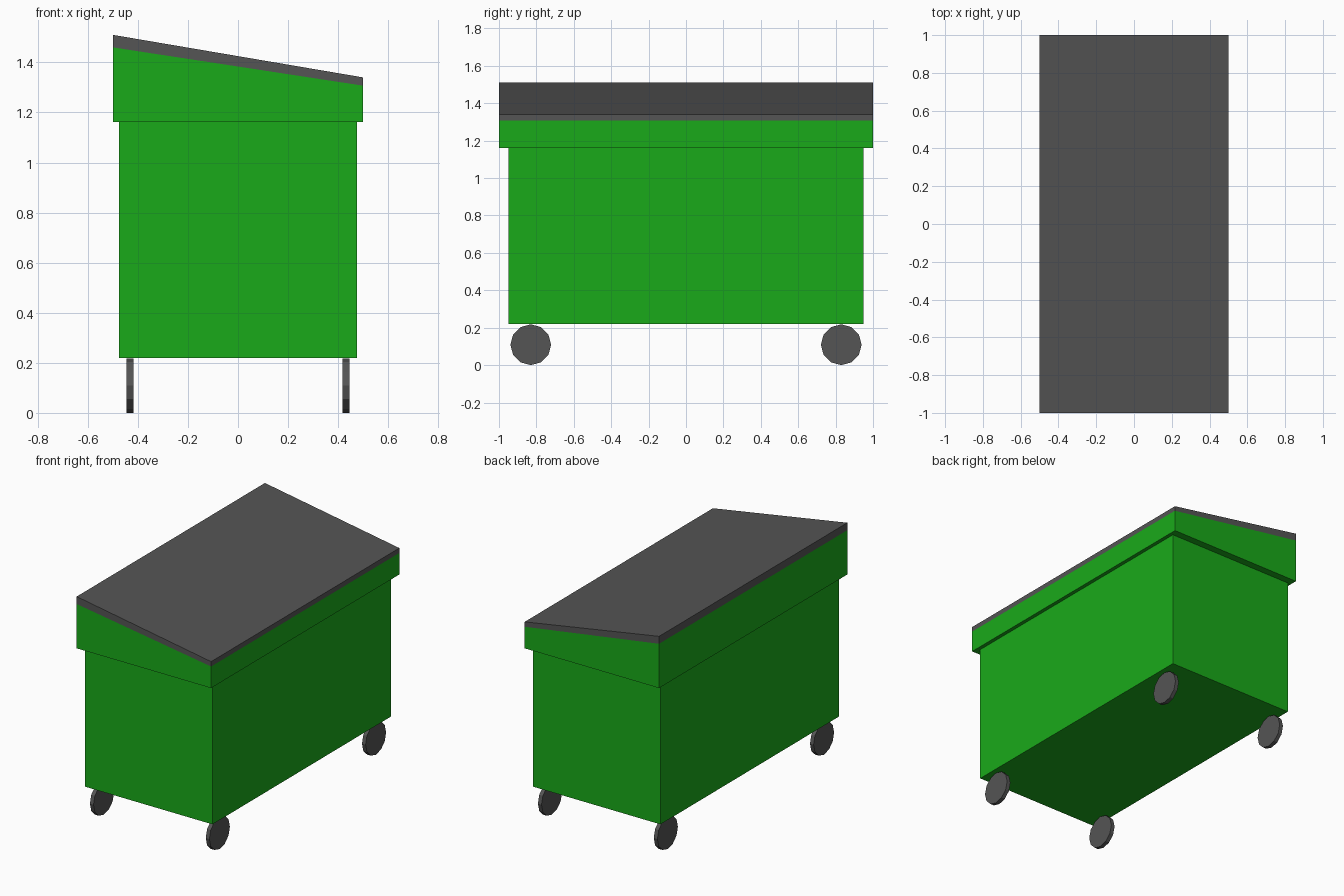
import bpy, bmesh
from math import radians
from mathutils import Matrix

if "Cube" in bpy.data.objects:
    bpy.data.objects.remove(bpy.data.objects["Cube"])


def material(name, color):
    m = bpy.data.materials.new(name)
    m.diffuse_color = color
    m.use_nodes = True
    m.node_tree.nodes["Principled BSDF"].inputs["Base Color"].default_value = m.diffuse_color
    return m


green = material("green_paint", (0.01, 0.4, 0.01, 1))
dark = material("dark_grey", (0.09, 0.09, 0.09, 1))


def add_object(name, bm, mat):
    bmesh.ops.recalc_face_normals(bm, faces=bm.faces)
    mesh = bpy.data.meshes.new(name)
    bm.to_mesh(mesh)
    bm.free()
    mesh.materials.append(mat)
    obj = bpy.data.objects.new(name, mesh)
    bpy.context.collection.objects.link(obj)
    return obj


def prism(name, profile, half_length, mat):
    """Extrude an x-z profile along y, centred on y = 0."""
    bm = bmesh.new()
    face = bm.faces.new([bm.verts.new((x, -half_length, z)) for x, z in profile])
    ext = bmesh.ops.extrude_face_region(bm, geom=[face], use_keep_orig=True)
    verts = [g for g in ext["geom"] if isinstance(g, bmesh.types.BMVert)]
    bmesh.ops.translate(bm, verts=verts, vec=(0, 2 * half_length, 0))
    return add_object(name, bm, mat)


# Container: main box, then the wider collar with a sloping top
prism("bin_body", [(-0.475, 0.22), (0.475, 0.22), (0.475, 1.162), (-0.475, 1.162)], 0.95, green)
prism("bin_collar", [(-0.5, 1.162), (0.5, 1.162), (0.5, 1.307), (-0.5, 1.46)], 1.0, green)

# Sloping lid
prism("lid", [(-0.5, 1.46), (0.5, 1.307), (0.5, 1.34), (-0.5, 1.51)], 1.0, dark)


# Four thin disc wheels, axles along x
def wheel(name, x, y, radius=0.109, width=0.027):
    bm = bmesh.new()
    bmesh.ops.create_cone(
        bm, cap_ends=True, segments=12, radius1=radius, radius2=radius, depth=width,
        matrix=Matrix.Rotation(radians(90), 4, "Y"))
    obj = add_object(name, bm, dark)
    obj.location = (x, y, radius)


for side, x in (("left", -0.431), ("right", 0.431)):
    for end, y in (("front", -0.83), ("back", 0.83)):
        wheel(f"{end}_{side}_wheel", x, y)
